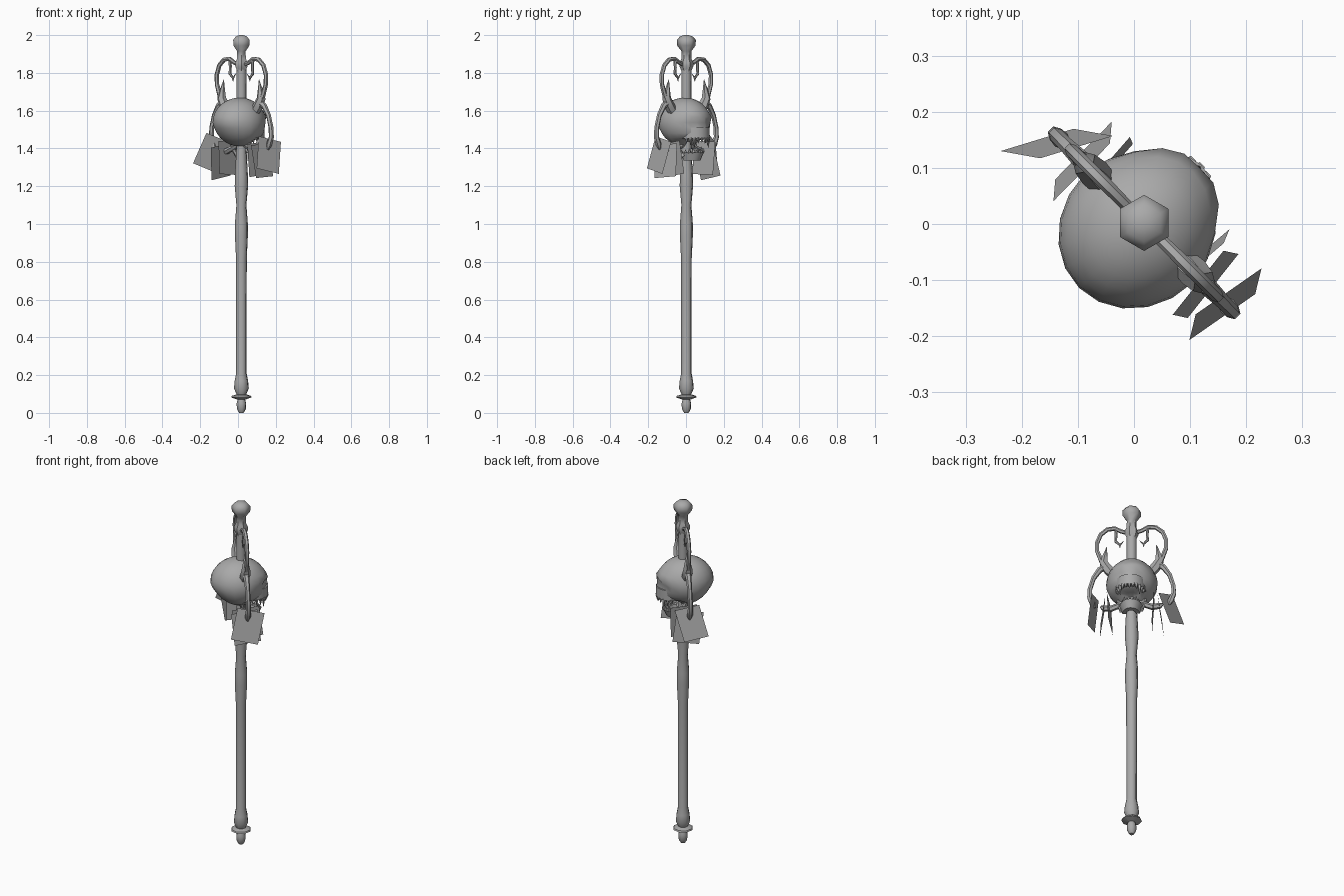
import bpy, bmesh, math
from mathutils import Vector, Euler, Matrix

cube = bpy.data.objects.get("Cube")
if cube:
    bpy.data.objects.remove(cube, do_unlink=True)

mat = bpy.data.materials.new("plain grey")
mat.use_nodes = True
GREY = (0.4, 0.4, 0.4, 1)
mat.diffuse_color = GREY
mat.node_tree.nodes["Principled BSDF"].inputs["Base Color"].default_value = GREY


# Every part is modelled facing local +y, then turned to the diagonal
def place(obj, mirror=False, smooth=40):
    obj.location = (0.018, 0.002, 0)
    obj.rotation_euler = (0, 0, -math.pi / 4)
    if mirror:
        obj.modifiers.new("mirror", "MIRROR")
    bpy.ops.object.select_all(action="DESELECT")
    obj.select_set(True)
    bpy.context.view_layer.objects.active = obj
    if obj.type == "CURVE":
        bpy.ops.object.convert(target="MESH")
        obj = bpy.context.object
    if smooth:
        bpy.ops.object.shade_smooth_by_angle(angle=math.radians(smooth))
    return obj


def add(name, bm, **kw):
    bmesh.ops.recalc_face_normals(bm, faces=bm.faces)
    mesh = bpy.data.meshes.new(name)
    bm.to_mesh(mesh)
    bm.free()
    mesh.materials.append(mat)
    obj = bpy.data.objects.new(name, mesh)
    bpy.context.collection.objects.link(obj)
    return place(obj, **kw)


def lathe(name, profile, sides):
    bm = bmesh.new()
    rings = []
    for r, z in profile:
        rings.append([bm.verts.new((r * math.cos(a), r * math.sin(a), z))
                      for a in (math.tau * (i + 0.25) / sides for i in range(sides))])
    for lo, hi in zip(rings, rings[1:]):
        for i in range(sides):
            j = (i + 1) % sides
            bm.faces.new((lo[i], lo[j], hi[j], hi[i]))
    bm.faces.new(rings[0])
    bm.faces.new(rings[-1])
    return add(name, bm, smooth=50)


def tube(name, points):
    """Six-sided tapering tube through (x, y, z, radius) points, on both sides."""
    curve = bpy.data.curves.new(name, "CURVE")
    curve.dimensions = "3D"
    curve.bevel_depth = 1
    curve.bevel_resolution = 1
    curve.use_fill_caps = True
    spline = curve.splines.new("POLY")
    spline.points.add(len(points) - 1)
    for p, (x, y, z, r) in zip(spline.points, points):
        p.co = (x, y, z, 1)
        p.radius = r
    curve.materials.append(mat)
    obj = bpy.data.objects.new(name, curve)
    bpy.context.collection.objects.link(obj)
    return place(obj, mirror=True, smooth=50)


# Staff
lathe("staff", [(0.012, 0.0), (0.024, 0.02), (0.026, 0.05), (0.02, 0.07), (0.055, 0.082),
                (0.052, 0.09), (0.026, 0.098), (0.04, 0.13), (0.036, 0.17), (0.028, 0.21),
                (0.029, 0.82), (0.035, 0.94), (0.035, 1.0), (0.027, 1.1), (0.036, 1.2),
                (0.035, 1.26), (0.027, 1.4), (0.027, 1.83)], 8)
lathe("staff_top", [(0.026, 1.81), (0.037, 1.835), (0.037, 1.855), (0.027, 1.875),
                    (0.026, 1.915), (0.049, 1.945), (0.05, 1.975), (0.034, 1.993),
                    (0.012, 2.0)], 6)

# Cranium: a sphere narrowed into a muzzle, with eye hollows and a raised brow
bm = bmesh.new()
bmesh.ops.create_uvsphere(bm, u_segments=20, v_segments=14, radius=1)
for v in bm.verts:
    x, y, z = v.co
    front, low = max(y, 0), max(-z, 0)
    x *= 1 - 0.35 * front * low - 0.12 * front
    y *= 1 - 0.25 * low if y < 0 else 1 + 0.2 * low
    for side in (-1, 1):
        d2 = (x - side * 0.38) ** 2 + (z + 0.08) ** 2
        if y > 0:
            y -= 0.22 * math.exp(-d2 / 0.03)
            y += 0.08 * math.exp(-((x - side * 0.4) ** 2 / 0.08 + (z - 0.22) ** 2 / 0.02))
    if z < -0.6:
        z = -0.6 + (z + 0.6) * (0.9 if y < 0.2 else 0.4)
    v.co = (x * 0.137, y * 0.152 - 0.012, z * 0.132 + 1.537)
add("cranium", bm, smooth=60)


# Jaws: half-round bands
def arc(a, rx, ry, y0):
    return rx * math.sin(a), y0 + ry * math.cos(a)


def band(name, rx, ry, y0, z0, z1, flare):
    bm = bmesh.new()
    rows = []
    for i in range(11):
        a = math.radians(-90 + 18 * i)
        row = []
        for scale, z in ((1, z1), (flare, z0), (0.55 * flare, z0), (0.6, z1)):
            x, y = arc(a, rx * scale, ry * scale, y0)
            row.append(bm.verts.new((x, y, z)))
        rows.append(row)
    for p, q in zip(rows, rows[1:]):
        for k in range(4):
            bm.faces.new((p[k], q[k], q[(k + 1) % 4], p[(k + 1) % 4]))
    bm.faces.new(rows[0])
    bm.faces.new(rows[-1])
    return add(name, bm)


def teeth(name, rx, ry, y0, z, lengths):
    bm = bmesh.new()
    n = len(lengths)
    for i, length in enumerate(lengths):
        x, y = arc(math.radians(-75 + 150 * i / (n - 1)), rx, ry, y0)
        flip = Matrix.Rotation(math.pi if length < 0 else 0, 4, "X")
        bmesh.ops.create_cone(bm, segments=5, radius1=0.011, radius2=0.001, cap_ends=True,
                              depth=abs(length),
                              matrix=Matrix.Translation((x, y, z + length / 2)) @ flip)
    return add(name, bm, smooth=0)


band("upper_jaw", 0.08, 0.095, 0.05, 1.452, 1.51, 1.0)
band("lower_jaw", 0.062, 0.085, 0.025, 1.335, 1.378, 0.75)
teeth("upper_teeth", 0.073, 0.088, 0.05, 1.457,
      [-0.03, -0.04, -0.055, -0.03, -0.025, -0.03, -0.025, -0.03, -0.055, -0.04, -0.03])
teeth("lower_teeth", 0.052, 0.073, 0.025, 1.374,
      [0.02, 0.025, 0.035, 0.02, 0.02, 0.02, 0.035, 0.025, 0.02])

# Jaw hinges joining the lower jaw to the cranium
tube("jaw_hinge", [(0.052, 0.03, 1.355, 0.014), (0.06, 0.005, 1.39, 0.012),
                   (0.07, -0.01, 1.45, 0.012)])

# Horns and the arches growing from them up to the staff
tube("horn", [(0.09, 0, 1.58, 0.024), (0.125, 0, 1.625, 0.028), (0.148, 0, 1.665, 0.024),
              (0.142, 0, 1.705, 0.015), (0.132, 0, 1.765, 0.001)])
tube("arch", [(0.148, 0, 1.65, 0.016), (0.165, 0, 1.69, 0.013), (0.183, 0, 1.74, 0.012),
              (0.184, 0, 1.79, 0.012), (0.165, 0, 1.84, 0.012), (0.13, 0, 1.87, 0.012),
              (0.09, 0, 1.875, 0.012), (0.055, 0, 1.855, 0.011), (0.02, 0, 1.843, 0.011)])
tube("arch_curl", [(0.085, 0, 1.872, 0.009), (0.083, 0, 1.83, 0.008), (0.085, 0, 1.795, 0.008),
                   (0.062, 0, 1.772, 0.007), (0.042, 0, 1.795, 0.001)])
tube("curl_barb", [(0.064, 0, 1.775, 0.007), (0.062, 0, 1.755, 0.001)])

# Side arms that carry the hanging tags
tube("side_arm", [(0.135, 0, 1.645, 0.018), (0.17, 0, 1.625, 0.016), (0.203, 0, 1.575, 0.013),
                  (0.222, 0, 1.51, 0.013), (0.224, 0, 1.46, 0.014), (0.208, 0, 1.42, 0.016),
                  (0.198, 0, 1.395, 0.006)])
tube("lower_arm", [(0.01, 0, 1.43, 0.014), (0.06, 0, 1.405, 0.015), (0.11, 0, 1.385, 0.017),
                   (0.15, 0, 1.39, 0.016), (0.165, 0, 1.4, 0.006)])


# Hanging tags: thin sheets given by centre, then roll, lean and yaw in degrees
def tag(name, centre, turn):
    bm = bmesh.new()
    rot = Euler([math.radians(t) for t in turn]).to_matrix()
    corners = [(0, -0.073, -0.088), (0, 0.073, -0.088), (0, 0.073, 0.088), (0, -0.073, 0.088)]
    bm.faces.new([bm.verts.new(rot @ Vector(c) + Vector(centre)) for c in corners])
    return add(name, bm, smooth=0)


tag("left_outer_tag", (0.205, 0.0, 1.365), (-12, -10, -8))
tag("left_middle_tag", (0.155, 0.0, 1.335), (4, -8, 6))
tag("left_inner_tag", (0.115, 0.015, 1.345), (8, 4, -4))
tag("right_outer_tag", (-0.21, -0.01, 1.375), (-22, 10, -32))
tag("right_middle_tag", (-0.155, 0.0, 1.33), (10, 8, 2))
tag("right_inner_tag", (-0.115, 0.015, 1.35), (-2, -4, 4))
